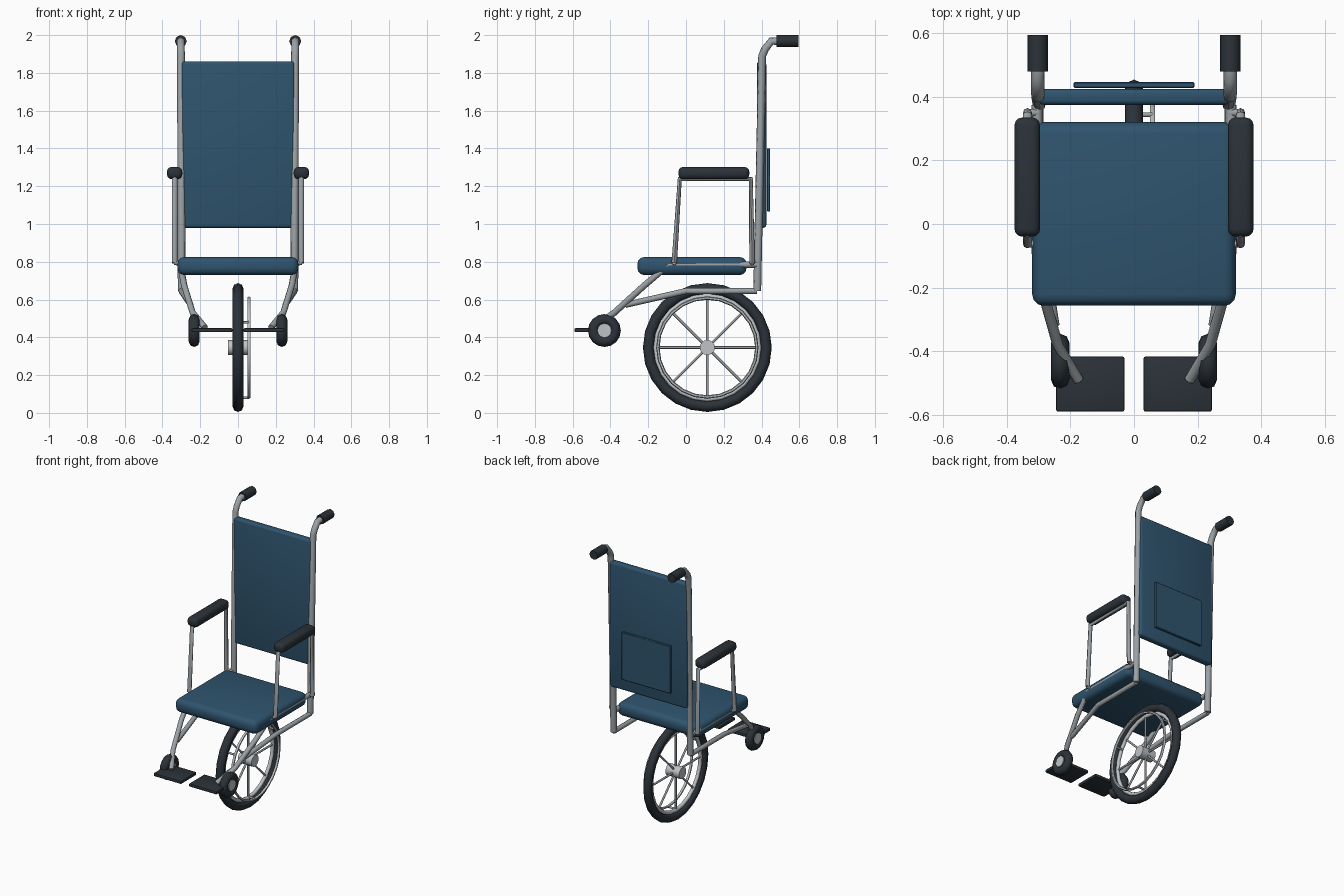
import bpy, math
from mathutils import Vector

if "Cube" in bpy.data.objects:
    bpy.data.objects.remove(bpy.data.objects["Cube"])


def material(name, rgb):
    m = bpy.data.materials.new(name)
    m.diffuse_color = (*rgb, 1)
    m.use_nodes = True
    m.node_tree.nodes["Principled BSDF"].inputs["Base Color"].default_value = m.diffuse_color
    return m


FABRIC = material("navy_fabric", (0.028, 0.088, 0.155))
RUBBER = material("dark_rubber", (0.024, 0.032, 0.040))
STEEL = material("steel_tube", (0.33, 0.36, 0.38))
BRIGHT = material("bright_metal", (0.52, 0.55, 0.57))


def finish(name, mat, angle=40):
    o = bpy.context.object
    o.name = name
    o.data.materials.clear()
    o.data.materials.append(mat)
    bpy.ops.object.shade_smooth_by_angle(angle=math.radians(angle))
    return o


def box(name, lo, hi, mat, bevel, segments=3):
    lo, hi = Vector(lo), Vector(hi)
    bpy.ops.mesh.primitive_cube_add(size=1, location=(lo + hi) / 2)
    o = bpy.context.object
    o.scale = hi - lo
    bpy.ops.object.transform_apply(location=False, rotation=False, scale=True)
    b = o.modifiers.new("soft_edges", 'BEVEL')
    b.width, b.segments = bevel, segments
    bpy.ops.object.modifier_apply(modifier="soft_edges")
    return finish(name, mat)


def tube(name, points, radius, mat=STEEL):
    c = bpy.data.curves.new(name, 'CURVE')
    c.dimensions = '3D'
    c.bevel_depth, c.bevel_resolution, c.use_fill_caps = radius, 2, True
    s = c.splines.new('POLY')
    s.points.add(len(points) - 1)
    for p, co in zip(s.points, points):
        p.co = (*co, 1)
    o = bpy.data.objects.new(name, c)
    bpy.context.collection.objects.link(o)
    bpy.ops.object.select_all(action='DESELECT')
    o.select_set(True)
    bpy.context.view_layer.objects.active = o
    bpy.ops.object.convert(target='MESH')
    return finish(name, mat, 50)


def ring(name, center, major, minor, mat, seg=24, sides=8):
    bpy.ops.mesh.primitive_torus_add(location=center, rotation=(0, math.pi / 2, 0), major_radius=major,
                                     minor_radius=minor, major_segments=seg, minor_segments=sides)
    return finish(name, mat, 60)


def rod(name, center, radius, length, mat, along='x', sides=16):
    rot = (0, math.pi / 2, 0) if along == 'x' else (math.pi / 2, 0, 0)
    bpy.ops.mesh.primitive_cylinder_add(vertices=sides, radius=radius, depth=length,
                                        location=center, rotation=rot)
    return finish(name, mat, 50)


# Upholstery
box("seat", (-0.32, -0.257, 0.73), (0.32, 0.32, 0.825), FABRIC, 0.035)
box("backrest", (-0.30, 0.375, 0.98), (0.30, 0.425, 1.86), FABRIC, 0.015)
box("back_pocket", (-0.19, 0.428, 1.067), (0.19, 0.446, 1.40), FABRIC, 0.003, 1)

# Single central wheel
WY, WZ = 0.113, 0.346
ring("tyre", (0, WY, WZ), 0.312, 0.029, RUBBER)
ring("rim", (0, WY, WZ), 0.274, 0.013, BRIGHT)
ring("hand_rim", (0.058, WY, WZ), 0.262, 0.009, BRIGHT, 24, 6)
rod("hub", (0, WY, WZ), 0.04, 0.106, BRIGHT)
for i in range(8):
    a = i * math.pi / 4
    tube("spoke", [(0, WY + r * math.cos(a), WZ + r * math.sin(a)) for r in (0.03, 0.272)], 0.007)
for deg in (30, 150, 270):
    a = math.radians(deg)
    tube("hand_rim_standoff", [(x, WY + 0.266 * math.cos(a), WZ + 0.266 * math.sin(a))
                               for x in (0, 0.058)], 0.007)

# Mirrored side assemblies
for s, side in ((-1, "left"), (1, "right")):
    # Back post bending into the push handle
    tube(side + "_back_post", [(s * 0.298, 0.377, 0.645), (s * 0.302, 0.403, 1.89),
                               (s * 0.303, 0.418, 1.925), (s * 0.303, 0.452, 1.968),
                               (s * 0.303, 0.50, 1.968)], 0.021)
    rod(side + "_grip", (s * 0.303, 0.537, 1.968), 0.032, 0.116, RUBBER, 'y', 8)

    # Seat rail running down to the footplate, and the lower brace
    tube(side + "_seat_rail", [(s * 0.305, 0.375, 0.785), (s * 0.305, -0.09, 0.785),
                               (s * 0.285, -0.22, 0.675), (s * 0.24, -0.38, 0.53),
                               (s * 0.175, -0.49, 0.452)], 0.017)
    tube(side + "_lower_rail", [(s * 0.30, 0.377, 0.645), (s * 0.30, 0.0, 0.645),
                                (s * 0.25, -0.32, 0.572)], 0.016)

    # Armrest pad and frame
    tube(side + "_arm_frame", [(s * 0.335, -0.062, 0.795), (s * 0.335, -0.033, 1.238),
                               (s * 0.335, 0.343, 1.238), (s * 0.335, 0.35, 0.79)], 0.0145)
    for y in (-0.062, 0.35):
        tube(side + "_arm_bracket", [(s * 0.30, y, 0.79), (s * 0.338, y, 0.795)], 0.012)
    xs = sorted((s * 0.295, s * 0.376))
    box(side + "_armrest", (xs[0], -0.04, 1.237), (xs[1], 0.335, 1.302), RUBBER, 0.025)

    # Front roller
    ring(side + "_roller", (s * 0.232, -0.432, 0.436), 0.058, 0.029, RUBBER, 16, 8)
    rod(side + "_roller_hub", (s * 0.232, -0.432, 0.436), 0.037, 0.05, BRIGHT)

    # Footplate
    xs = sorted((s * 0.03, s * 0.245))
    box(side + "_footplate", (xs[0], -0.59, 0.427), (xs[1], -0.417, 0.449), RUBBER, 0.006, 2)
